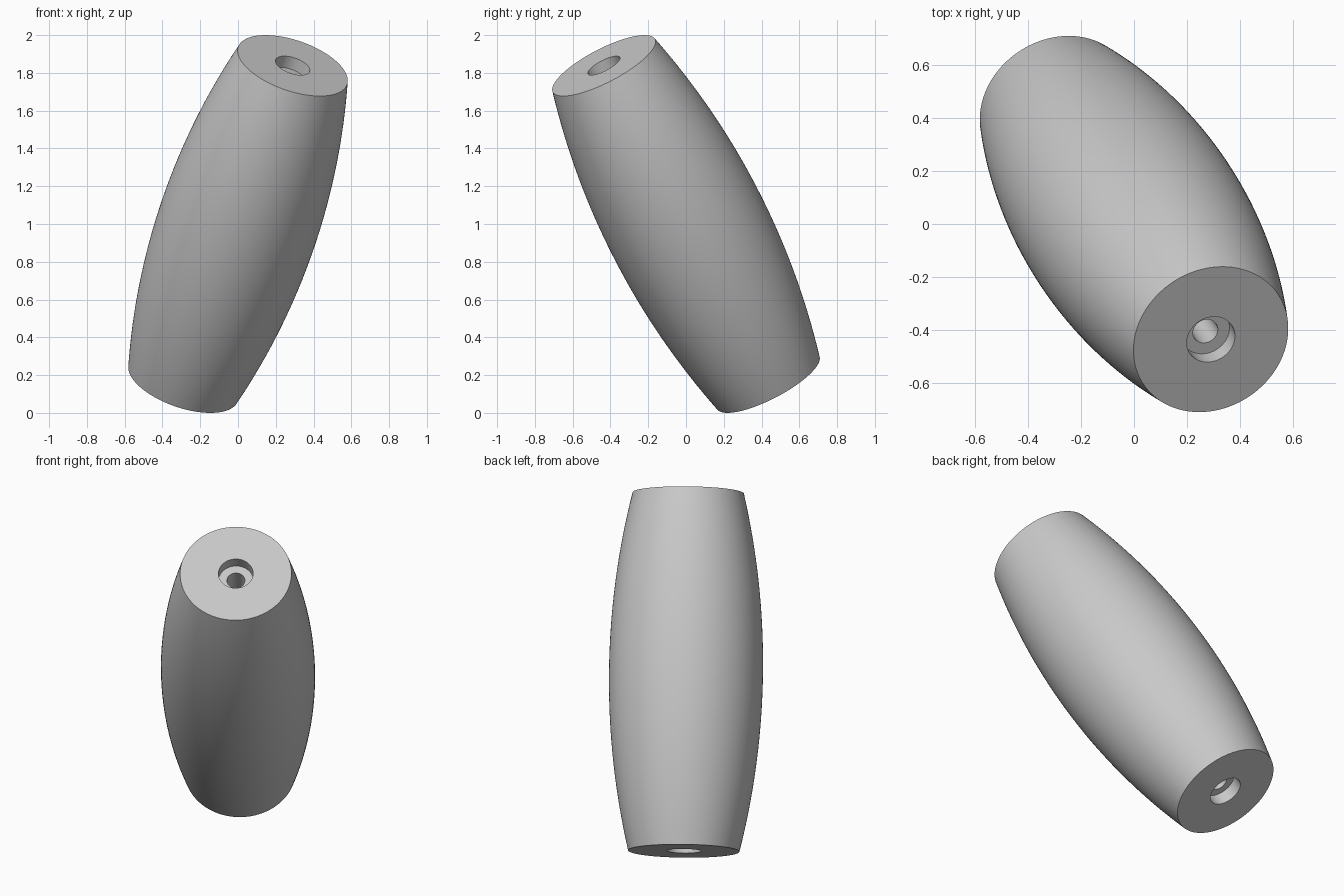
import bpy, bmesh, math
from mathutils import Vector

cube = bpy.data.objects.get("Cube")
if cube:
    bpy.data.objects.remove(cube, do_unlink=True)

# Main dimensions, measured along the tilted axis
HALF_LENGTH = 0.988
END_RADIUS = 0.305
MID_RADIUS = 0.422
RECESS_RADIUS, RECESS_DEPTH = 0.095, 0.07
BORE_RADIUS = 0.049
AXIS = Vector((0.293, -0.44, 0.849)).normalized()
SIDES, ARC_STEPS = 128, 32

# Single grey material
grey = bpy.data.materials.new("plain grey")
grey.use_nodes = True
colour = (0.58, 0.58, 0.58, 1)
grey.diffuse_color = colour
grey.node_tree.nodes["Principled BSDF"].inputs["Base Color"].default_value = colour

# Bulged side: a circular arc from the bottom rim to the top rim
bulge = MID_RADIUS - END_RADIUS
arc_radius = (HALF_LENGTH ** 2 + bulge ** 2) / (2 * bulge)
half_angle = math.asin(HALF_LENGTH / arc_radius)
profile = []
for i in range(ARC_STEPS + 1):
    a = half_angle * (2 * i / ARC_STEPS - 1)
    profile.append((MID_RADIUS - arc_radius * (1 - math.cos(a)), arc_radius * math.sin(a)))

# Stepped recess at each end, joined by the through bore
floor = HALF_LENGTH - RECESS_DEPTH
recess = [(RECESS_RADIUS, HALF_LENGTH), (RECESS_RADIUS, floor), (BORE_RADIUS, floor)]
profile += recess + [(r, -z) for r, z in reversed(recess)]

# Revolve the closed profile around the local z axis
bm = bmesh.new()
verts = [bm.verts.new((r, 0, z)) for r, z in profile]
edges = [bm.edges.new((v, verts[(i + 1) % len(verts)])) for i, v in enumerate(verts)]
bmesh.ops.spin(bm, geom=verts + edges, cent=(0, 0, 0), axis=(0, 0, 1),
               angle=math.tau, steps=SIDES, use_merge=False)
bmesh.ops.remove_doubles(bm, verts=bm.verts[:], dist=0.0001)
bmesh.ops.recalc_face_normals(bm, faces=bm.faces[:])
mesh = bpy.data.meshes.new("barrel_body")
bm.to_mesh(mesh)
bm.free()
mesh.materials.append(grey)

# Tilted barrel body
body = bpy.data.objects.new("barrel_body", mesh)
bpy.context.collection.objects.link(body)
body.rotation_euler = AXIS.to_track_quat("Z", "Y").to_euler()
body.location = (0, 0, 1)

bpy.ops.object.select_all(action="DESELECT")
body.select_set(True)
bpy.context.view_layer.objects.active = body
bpy.ops.object.shade_smooth_by_angle(angle=math.radians(30))
